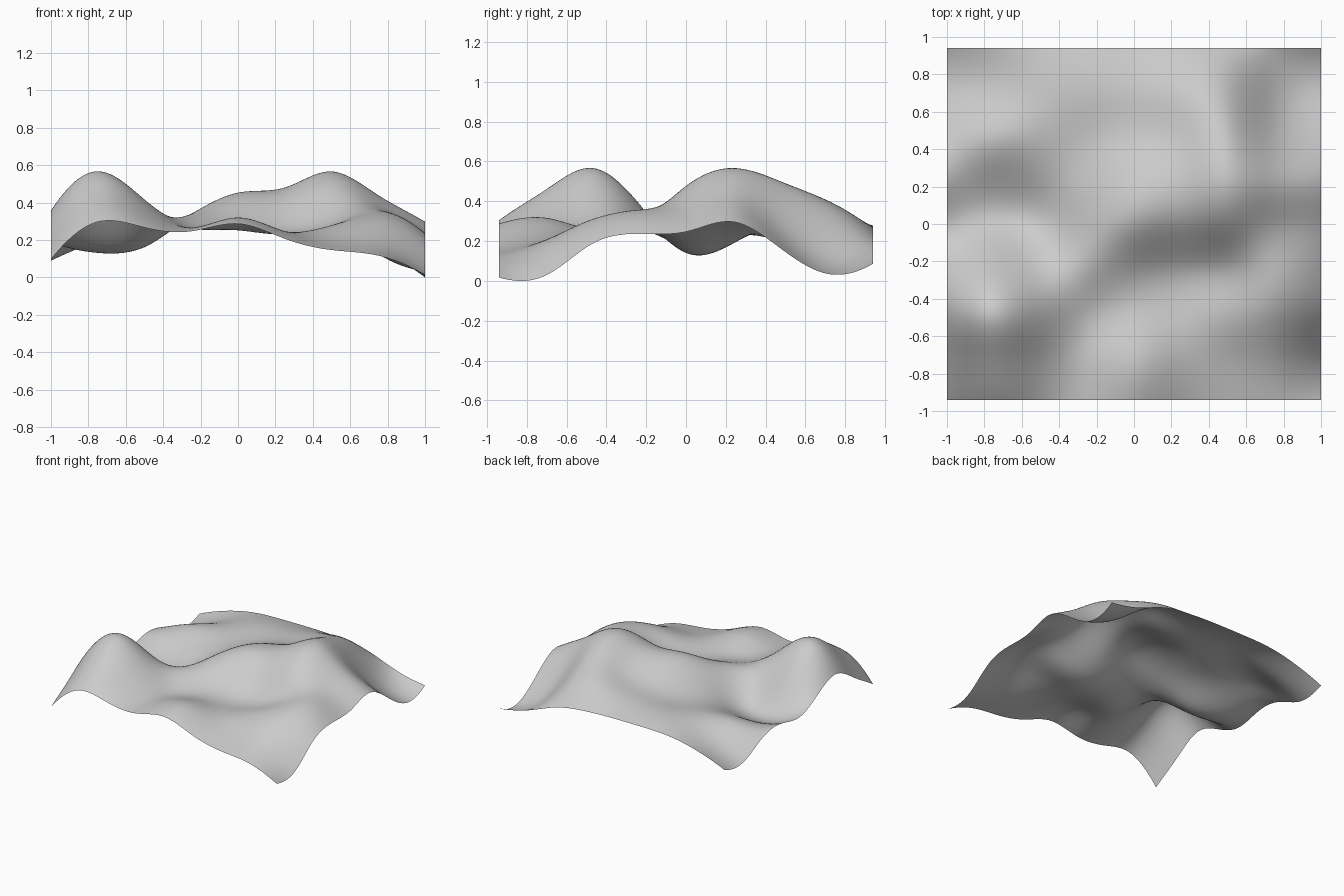
import bpy
import bmesh

# Remove only the default cube
cube = bpy.data.objects.get("Cube")
if cube:
    bpy.data.objects.remove(cube, do_unlink=True)

WIDTH, DEPTH = 2.0, 1.88
STEPS = 96

# Survey heights in hundredths: rows run front to back, columns run -x to +x
SURVEY = (
    "10 30 27 25 29 21 15 12 02",
    "24 46 36 27 32 25 21 19 03",
    "36 57 42 27 26 24 28 31 19",
    "28 39 32 33 30 26 30 36 24",
    "19 15 17 34 44 43 48 39 25",
    "23 19 22 31 43 48 57 44 30",
    "20 28 29 30 35 42 50 29 17",
    "10 21 29 32 34 39 38 15 04",
    "13 22 27 28 28 27 23 14 09",
)


def sample_spline(values):
    """Evenly sample a cubic spline with continuous curvature through values."""
    spans = len(values) - 1
    slopes = [0.0] * len(values)
    slopes[0] = (4 * values[1] - 3 * values[0] - values[2]) / 2
    slopes[-1] = (3 * values[-1] - 4 * values[-2] + values[-3]) / 2
    for _ in range(20):
        for i in range(1, spans):
            rise = 3 * (values[i + 1] - values[i - 1])
            slopes[i] = (rise - slopes[i - 1] - slopes[i + 1]) / 4
    samples = []
    for step in range(STEPS + 1):
        place = step / STEPS * spans
        i = min(int(place), spans - 1)
        f = place - i
        a, b = values[i:i + 2]
        m, n = slopes[i:i + 2]
        samples.append(a + f * (m + f * (3 * (b - a) - 2 * m - n
                                         + f * (2 * (a - b) + m + n))))
    return samples


def make_material(name, colour):
    material = bpy.data.materials.new(name)
    material.use_nodes = True
    material.diffuse_color = colour
    shader = next(n for n in material.node_tree.nodes if n.type == 'BSDF_PRINCIPLED')
    shader.inputs["Base Color"].default_value = colour
    return material


# Interpolate along x, then along y, giving columns of fine heights
rows = [sample_spline([int(cell) / 100 for cell in row.split()]) for row in SURVEY]
columns = [sample_spline(column) for column in zip(*rows)]
lowest = min(min(column) for column in columns)

# Terrain sheet: a fine grid lifted to the heights, resting on the floor
bm = bmesh.new()
bmesh.ops.create_grid(bm, x_segments=STEPS, y_segments=STEPS, size=1)
for vert in bm.verts:
    u, v = (vert.co.x + 1) / 2, (vert.co.y + 1) / 2
    height = columns[round(u * STEPS)][round(v * STEPS)] - lowest
    vert.co = ((u - 0.5) * WIDTH, (v - 0.5) * DEPTH, height)
for face in bm.faces:
    face.smooth = True

mesh = bpy.data.meshes.new("terrain")
bm.to_mesh(mesh)
bm.free()
mesh.materials.append(make_material("plain grey", (0.6, 0.6, 0.6, 1)))
terrain = bpy.data.objects.new("terrain", mesh)
bpy.context.collection.objects.link(terrain)
